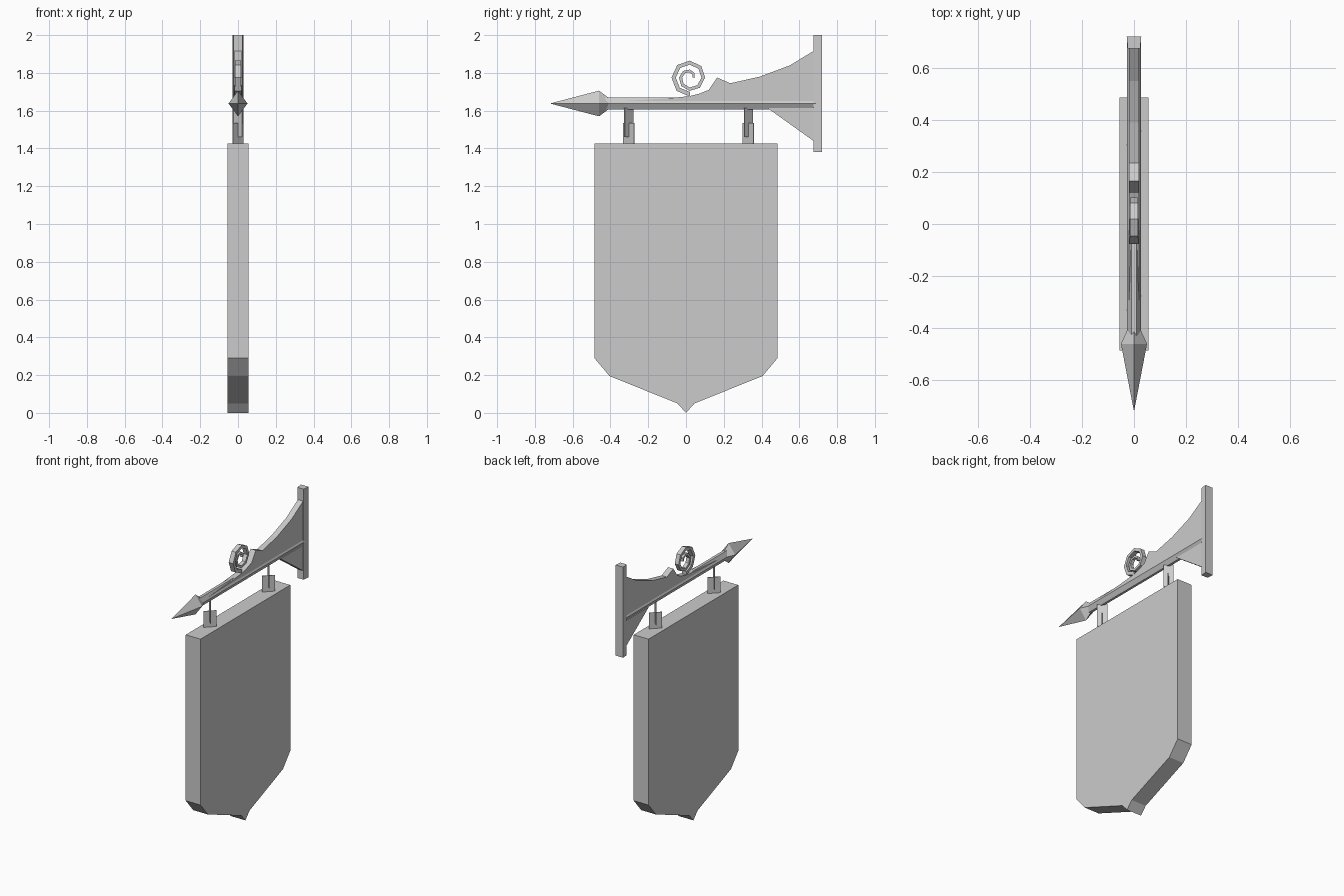
import bpy, bmesh, math
from mathutils import Matrix

cube = bpy.data.objects.get("Cube")
if cube:
    bpy.data.objects.remove(cube, do_unlink=True)

grey = bpy.data.materials.new("plain_grey")
grey.use_nodes = True
grey.diffuse_color = (0.6, 0.6, 0.6, 1)
grey.node_tree.nodes["Principled BSDF"].inputs["Base Color"].default_value = (0.6, 0.6, 0.6, 1)


def loft(name, rings):
    """Join matching rings of points into a closed solid; a one-point ring is a tip."""
    bm = bmesh.new()
    loops = [[bm.verts.new(p) for p in ring] for ring in rings]
    for a, b in zip(loops, loops[1:]):
        n = max(len(a), len(b))
        for i in range(n):
            j = (i + 1) % n
            quad = [a[i % len(a)], a[j % len(a)], b[j % len(b)], b[i % len(b)]]
            bm.faces.new(list(dict.fromkeys(quad)))
    for cap in (loops[0], loops[-1]):
        if len(cap) > 2:
            bm.faces.new(cap)
    bmesh.ops.recalc_face_normals(bm, faces=bm.faces)
    mesh = bpy.data.meshes.new(name)
    bm.to_mesh(mesh)
    bm.free()
    mesh.materials.append(grey)
    obj = bpy.data.objects.new(name, mesh)
    bpy.context.collection.objects.link(obj)
    return obj


def prism(name, profile, half):
    """Extrude a (y, z) outline to both sides of x = 0."""
    return loft(name, [[(x, y, z) for y, z in profile] for x in (-half, half)])


# Hanging shield-shaped board
side = [(0.485, 1.425), (0.485, 0.29), (0.405, 0.195), (0.045, 0.05)]
prism("sign_board", side + [(0, 0)] + [(-y, z) for y, z in reversed(side)], 0.056)

# Horizontal bar with chamfered section
section = [(-0.008, 1.607), (0.008, 1.607), (0.026, 1.638),
           (0.01, 1.67), (-0.01, 1.67), (-0.026, 1.638)]
loft("support_bar", [[(x, y, z) for x, z in section] for y in (-0.43, 0.7)])


# Four-sided spear head
def diamond(y, w, h):
    return [(w, y, 1.638), (0, y, 1.638 + h), (-w, y, 1.638), (0, y, 1.638 - h)]


loft("spear_head", [[(0, -0.72, 1.638)], diamond(-0.46, 0.05, 0.068), diamond(-0.41, 0.027, 0.03)])

# Curved fin above the bar and brace below it
prism("upper_fin", [(-0.35, 1.65), (-0.1, 1.665), (0.02, 1.677), (0.07, 1.69), (0.12, 1.71),
                    (0.165, 1.775), (0.235, 1.745), (0.39, 1.78), (0.55, 1.84),
                    (0.69, 1.925), (0.69, 1.64), (-0.35, 1.638)], 0.02)
prism("lower_brace", [(0.43, 1.615), (0.69, 1.615), (0.69, 1.435), (0.675, 1.44)], 0.02)

# Wall plate, slightly narrower at the front
loft("wall_plate", [[(-w, y, z), (w, y, z), (w, y, 2.0), (-w, y, 2.0)]
                    for y, w, z in ((0.675, 0.024, 1.38), (0.72, 0.028, 1.38))])

# Faceted scroll that tapers as it winds inward
rings = []
for i in range(15):
    t = i / 8
    angle = -math.pi / 2 - t * 2 * math.pi
    outer = 0.1 - 0.03 * t ** 1.6
    inner = outer - 0.024 + 0.006 * t
    half = 0.018 - 0.005 * t
    rings.append([(x, 0.02 + r * math.cos(angle), 1.775 + r * math.sin(angle))
                  for x, r in ((-half, inner), (half, inner), (half, outer), (-half, outer))])
loft("scroll", rings)


# Pairs of thin crossed hanger plates
def plate(name, y, half, low, high, turn):
    obj = loft(name, [[(-0.002, -half, z), (0.002, -half, z), (0.002, half, z), (-0.002, half, z)]
                      for z in (low, high)])
    obj.data.transform(Matrix.Translation((0, y, 0)) @ Matrix.Rotation(math.radians(turn), 4, "Z"))


for label, y in (("front", -0.303), ("back", 0.33)):
    plate(label + "_hanger_strap", y, 0.032, 1.46, 1.615, 45)
    plate(label + "_hanger_link", y, 0.04, 1.424, 1.535, -45)
